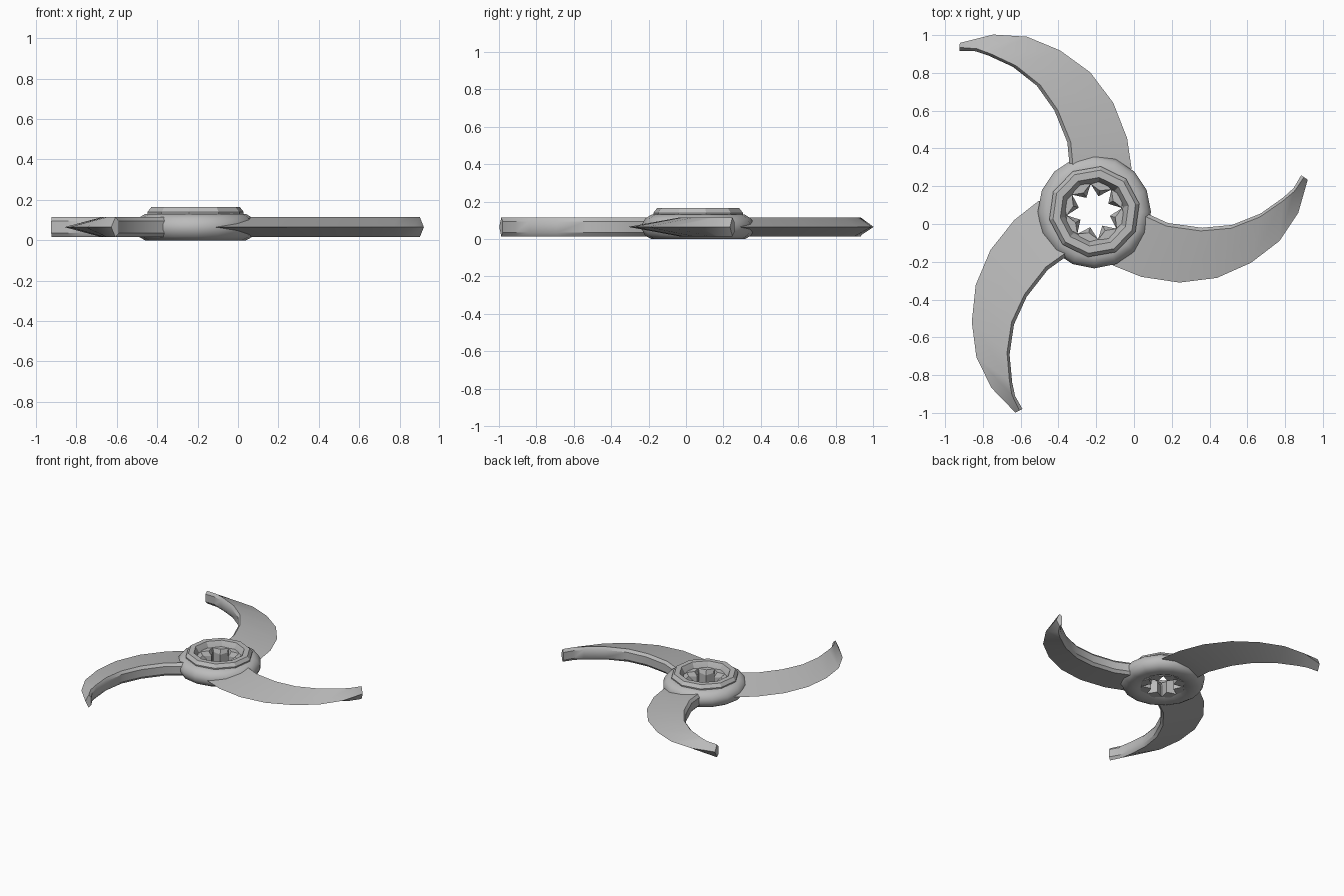
import bpy, bmesh, math
from mathutils import Vector, Matrix

cube = bpy.data.objects.get("Cube")
if cube:
    bpy.data.objects.remove(cube, do_unlink=True)

CENTRE = Vector((-0.21, 0.065, 0))

metal = bpy.data.materials.new("grey_metal")
metal.use_nodes = True
GREY = (0.5, 0.5, 0.5, 1)
metal.diffuse_color = GREY
metal.node_tree.nodes["Principled BSDF"].inputs["Base Color"].default_value = GREY


def skin(name, rings, closed=False, turn=0, angle=35):
    """Join matching rings of points into a solid and place it on the hub axis."""
    bm = bmesh.new()
    loops = [[bm.verts.new(p) for p in ring] for ring in rings]
    n = len(loops[0])
    pairs = list(zip(loops, loops[1:]))
    if closed:
        pairs.append((loops[-1], loops[0]))
    else:
        bm.faces.new(loops[0])
        bm.faces.new(loops[-1])
    for a, b in pairs:
        for i in range(n):
            j = (i + 1) % n
            bm.faces.new((a[i], a[j], b[j], b[i]))
    bmesh.ops.recalc_face_normals(bm, faces=bm.faces)
    bm.transform(Matrix.Translation(CENTRE) @ Matrix.Rotation(turn, 4, "Z"))
    mesh = bpy.data.meshes.new(name)
    bm.to_mesh(mesh)
    bm.free()
    mesh.materials.append(metal)
    obj = bpy.data.objects.new(name, mesh)
    bpy.context.collection.objects.link(obj)
    bpy.ops.object.select_all(action="DESELECT")
    obj.select_set(True)
    bpy.context.view_layer.objects.active = obj
    bpy.ops.object.shade_smooth_by_angle(angle=math.radians(angle))
    return obj


def lathe(name, profile, sides, turn=0, angle=35):
    rings = []
    for k in range(sides):
        a = math.tau * k / sides
        rings.append([(r * math.cos(a), r * math.sin(a), z) for r, z in profile])
    return skin(name, rings, True, turn, angle)


# Rounded hub body with a through bore
lathe("hub_body", [(0.145, 0.02), (0.19, 0.0), (0.25, 0.0), (0.283, 0.018),
                   (0.3, 0.05), (0.3, 0.08), (0.283, 0.11), (0.25, 0.13),
                   (0.2, 0.13), (0.145, 0.11)], 16, angle=50)

# Raised faceted collar with a funnel mouth
lathe("hub_collar", [(0.15, 0.1), (0.24, 0.12), (0.242, 0.14), (0.222, 0.165),
                     (0.183, 0.165), (0.152, 0.11)], 10, math.radians(10), 25)

# Wedge teeth lining the bore
TEETH = 8
half = math.pi / TEETH
for k in range(TEETH):
    rings = []
    for z, tip in ((0.01, 0.085), (0.095, 0.085), (0.125, 0.115)):
        rings.append([(tip, 0, z),
                      (0.148 * math.cos(half), 0.148 * math.sin(half), z),
                      (0.17, 0, z),
                      (0.148 * math.cos(half), -0.148 * math.sin(half), z)])
    skin(f"bore_tooth_{k + 1}", rings, turn=k * 2 * half + math.radians(30), angle=20)

# Curved blades: sharp convex edge, thick bevelled concave edge
OUTER = [(0.06, -0.22), (0.1, -0.285), (0.25, -0.345), (0.45, -0.375), (0.65, -0.35),
         (0.83, -0.27), (0.98, -0.155), (1.08, -0.005), (1.13, 0.17)]
INNER = [(0.24, 0.01), (0.28, -0.01), (0.39, -0.06), (0.57, -0.085), (0.73, -0.07),
         (0.88, -0.01), (1.0, 0.075), (1.055, 0.125), (1.095, 0.193)]
MID, RIDGE, LIP = 0.065, 0.05, 0.03


def section(o, i):
    o, i = Vector(o), Vector(i)
    r = i + (o - i).normalized() * 0.018
    return [(o.x, o.y, MID), (r.x, r.y, MID + RIDGE), (i.x, i.y, MID + LIP),
            (i.x, i.y, MID - LIP), (r.x, r.y, MID - RIDGE)]


for k in range(3):
    skin(f"blade_{k + 1}", [section(o, i) for o, i in zip(OUTER, INNER)],
         turn=math.tau * k / 3)
